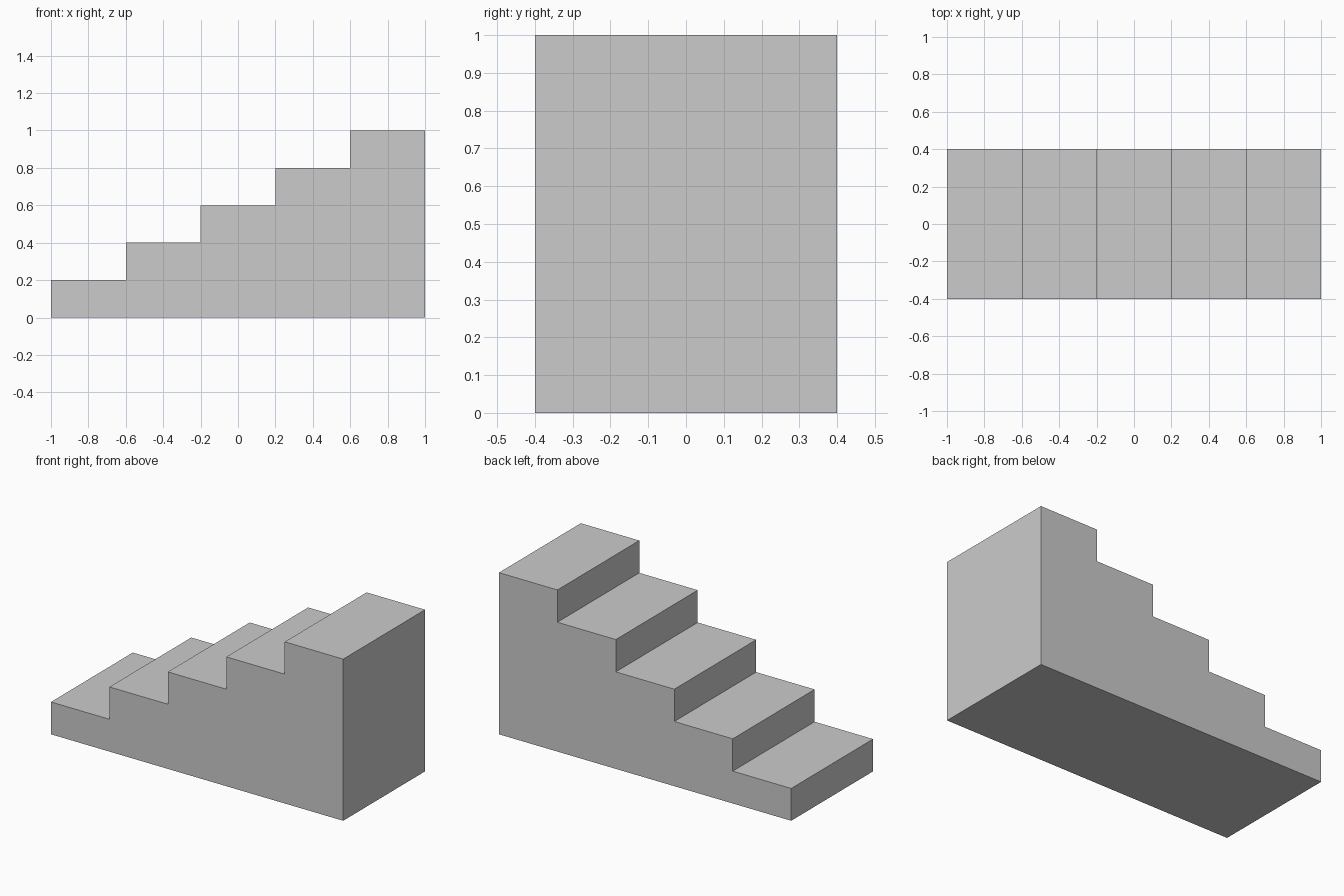
import bpy
import bmesh

if "Cube" in bpy.data.objects:
    bpy.data.objects.remove(bpy.data.objects["Cube"])

STEPS, RUN, RISE, WIDTH = 5, 0.4, 0.2, 0.8

# Side profile: base line, then the treads and risers from the top step down
profile = [(-1.0, 0.0), (1.0, 0.0)]
for i in reversed(range(STEPS)):
    x, z = -1.0 + i * RUN, (i + 1) * RISE
    profile += [(x + RUN, z), (x, z)]

# Solid staircase: the profile extruded across its width
bm = bmesh.new()
side = bm.faces.new([bm.verts.new((x, -WIDTH / 2, z)) for x, z in profile])
ext = bmesh.ops.extrude_face_region(bm, geom=[side], use_keep_orig=True)
bmesh.ops.translate(bm, vec=(0, WIDTH, 0),
                    verts=[g for g in ext["geom"] if isinstance(g, bmesh.types.BMVert)])
bmesh.ops.recalc_face_normals(bm, faces=bm.faces)

mesh = bpy.data.meshes.new("staircase")
bm.to_mesh(mesh)
bm.free()

# Plain grey
grey = bpy.data.materials.new("light_grey")
grey.diffuse_color = (0.6, 0.6, 0.6, 1.0)
grey.use_nodes = True
grey.node_tree.nodes["Principled BSDF"].inputs["Base Color"].default_value = grey.diffuse_color
mesh.materials.append(grey)

staircase = bpy.data.objects.new("staircase", mesh)
bpy.context.collection.objects.link(staircase)
